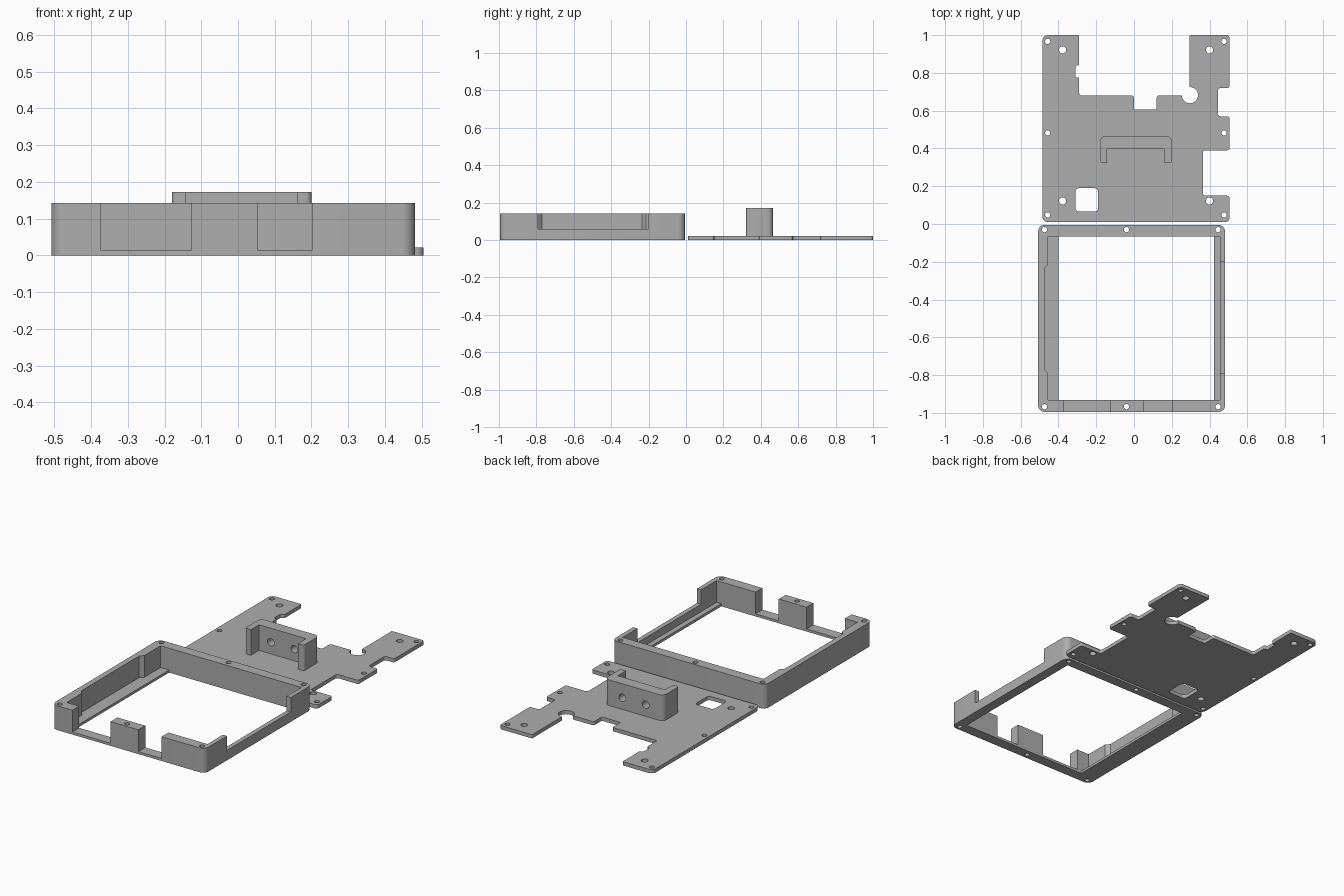
import bpy, bmesh, math
from mathutils import Vector, Matrix

if "Cube" in bpy.data.objects:
    bpy.data.objects.remove(bpy.data.objects["Cube"])

grey = bpy.data.materials.new("plain grey")
grey.diffuse_color = (0.42, 0.42, 0.42, 1)
grey.use_nodes = True
grey.node_tree.nodes["Principled BSDF"].inputs["Base Color"].default_value = grey.diffuse_color


def rounded(points, default=0.0, steps=5):
    """Outline with rounded corners; a point is (x, y) or (x, y, radius)."""
    out, n = [], len(points)
    for i, p in enumerate(points):
        r = p[2] if len(p) > 2 else default
        c = Vector(p[:2])
        if r <= 0:
            out.append(c)
            continue
        a = (Vector(points[i - 1][:2]) - c).normalized()
        b = (Vector(points[(i + 1) % n][:2]) - c).normalized()
        centre = c + (a + b) * r
        for k in range(steps + 1):
            t = k / steps * math.pi / 2
            out.append(centre - b * r * math.cos(t) - a * r * math.sin(t))
    return out


def prism(name, outline, z0, z1):
    bm = bmesh.new()
    face = bm.faces.new([bm.verts.new((p[0], p[1], z0)) for p in outline])
    top = bmesh.ops.extrude_face_region(bm, geom=[face])["geom"]
    bmesh.ops.translate(bm, vec=(0, 0, z1 - z0),
                        verts=[v for v in top if isinstance(v, bmesh.types.BMVert)])
    bmesh.ops.recalc_face_normals(bm, faces=bm.faces)
    mesh = bpy.data.meshes.new(name)
    bm.to_mesh(mesh)
    bm.free()
    mesh.materials.append(grey)
    ob = bpy.data.objects.new(name, mesh)
    bpy.context.collection.objects.link(ob)
    return ob


def rect(x0, x1, y0, y1, r=0.0):
    return rounded([(x0, y0), (x1, y0), (x1, y1), (x0, y1)], r)


def circle(x, y, r, n=20):
    return [(x + r * math.cos(2 * math.pi * k / n), y + r * math.sin(2 * math.pi * k / n))
            for k in range(n)]


def combine(ob, tool, operation="DIFFERENCE"):
    mod = ob.modifiers.new("combine", "BOOLEAN")
    mod.operation, mod.solver, mod.object = operation, "EXACT", tool
    tool.hide_render = True
    bpy.context.view_layer.update()
    mesh = bpy.data.meshes.new_from_object(ob.evaluated_get(bpy.context.evaluated_depsgraph_get()))
    ob.modifiers.clear()
    ob.data = mesh
    bpy.data.objects.remove(tool)


def cut(ob, outline, z0=-0.1, z1=0.3):
    combine(ob, prism("cutter", outline, z0, z1))


# Mounting plate with notched edges
s = 0.012
plate = prism("mounting_plate", rounded([
    (-0.485, 0.01, 0.03), (0.505, 0.01, 0.02), (0.505, 0.15, s), (0.365, 0.15, s),
    (0.365, 0.39, s), (0.505, 0.39, s), (0.505, 0.57, s), (0.445, 0.57, s),
    (0.445, 0.72, s), (0.505, 0.72, s), (0.505, 1.0, 0.015), (0.295, 1.0, 0.006),
    (0.295, 0.68), (0.12, 0.68, s), (0.12, 0.605, 0.006), (0.0, 0.605, 0.006),
    (0.0, 0.68, s), (-0.29, 0.68, s), (-0.29, 0.775, 0.008), (-0.31, 0.775, 0.008),
    (-0.31, 0.84, 0.008), (-0.29, 0.84, 0.008), (-0.29, 1.0, 0.006),
    (-0.485, 1.0, 0.03)]), 0, 0.022)
cut(plate, circle(0.296, 0.682, 0.043, 28))
cut(plate, rect(-0.31, -0.19, 0.065, 0.19, 0.02))
for x in (-0.457, 0.477):
    for y in (0.048, 0.482, 0.967):
        cut(plate, circle(x, y, 0.014))
for x in (-0.378, 0.4):
    for y in (0.122, 0.922):
        cut(plate, circle(x, y, 0.019))

# Upright U-shaped bracket with two screw holes
bracket = prism("bracket", rounded([
    (-0.18, 0.322, 0.015), (-0.142, 0.322), (-0.142, 0.397), (0.162, 0.397),
    (0.162, 0.322), (0.2, 0.322, 0.015), (0.2, 0.466, 0.03), (-0.18, 0.466, 0.03)]),
    0.01, 0.172)
for x in (-0.065, 0.085):
    drill = prism("cutter", circle(0, 0, 0.022), -0.2, 0.2)
    drill.data.transform(Matrix.Translation((x, 0.43, 0.09)) @ Matrix.Rotation(math.pi / 2, 4, "X"))
    combine(bracket, drill)
combine(plate, bracket, "UNION")

# Open frame: outer shell, cavity above a thin ledge, and central opening
frame = prism("frame", rect(-0.508, 0.482, -0.995, -0.005, 0.035), 0, 0.142)
cut(frame, rect(-0.455, 0.455, -0.932, -0.065), 0.015, 0.3)
cut(frame, rect(-0.40, 0.424, -0.932, -0.065))
# Shallow recess inside the left wall
cut(frame, [(-0.44, -0.805), (-0.44, -0.2), (-0.475, -0.235), (-0.475, -0.77)], 0.015, 0.3)
# Openings in the right and front walls
cut(frame, rect(0.44, 0.6, -0.79, -0.2), 0.058, 0.3)
cut(frame, rect(-0.374, -0.127, -1.1, -0.92), 0.015, 0.3)
cut(frame, rect(0.053, 0.203, -1.1, -0.92), 0.015, 0.3)
# Screw holes
for x in (-0.474, -0.04, 0.445):
    for y in (-0.967, -0.03):
        cut(frame, circle(x, y, 0.014))

# Smooth only the rounded corners and holes
for ob in (plate, frame):
    bpy.ops.object.select_all(action="DESELECT")
    ob.select_set(True)
    bpy.context.view_layer.objects.active = ob
    bpy.ops.object.shade_smooth_by_angle(angle=math.radians(30))
plate.name = "plate_with_bracket"
